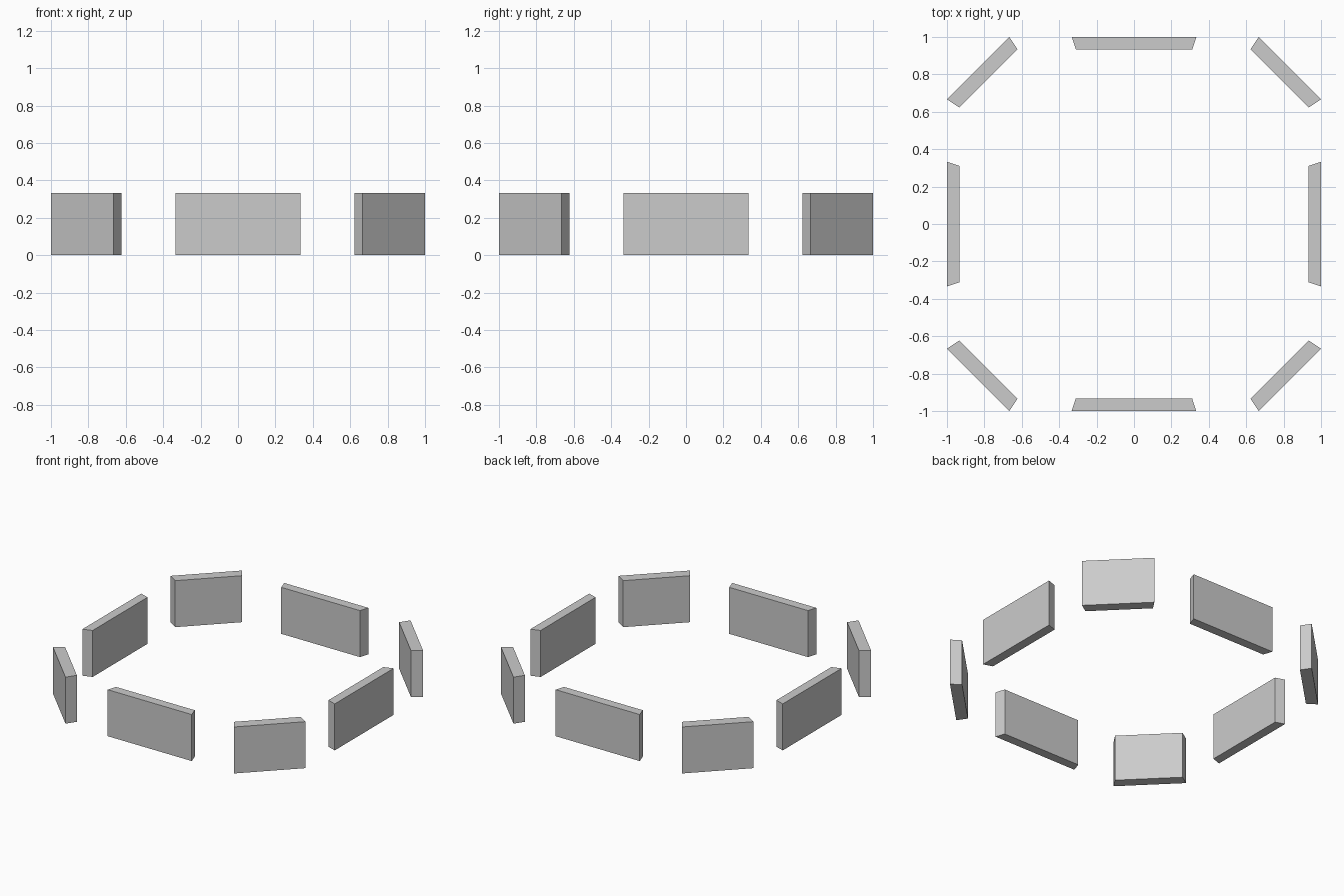
import bpy
from mathutils import Matrix
from math import pi

if "Cube" in bpy.data.objects:
    bpy.data.objects.remove(bpy.data.objects["Cube"])

HEIGHT = 0.333   # wall height
INNER = 0.934    # inner outline as a fraction of the outer one
T = 1 / 3


def wall_block(name, a, b, angle):
    """Straight block between outer corners a and b, with ends cut towards the centre."""
    turn = Matrix.Rotation(angle, 2)
    plan = [a, b, (b[0] * INNER, b[1] * INNER), (a[0] * INNER, a[1] * INNER)]
    verts = []
    for z in (0, HEIGHT):
        for x, y in plan:
            p = turn @ Matrix.Translation((x, y, 0)).translation.xy
            verts.append((p.x, p.y, z))
    faces = [(3, 2, 1, 0), (4, 5, 6, 7)]
    faces += [(i, (i + 1) % 4, (i + 1) % 4 + 4, i + 4) for i in range(4)]
    mesh = bpy.data.meshes.new(name)
    mesh.from_pydata(verts, [], faces)
    obj = bpy.data.objects.new(name, mesh)
    bpy.context.collection.objects.link(obj)


# Four side blocks and four corner blocks, alternating around the ring
for i, side in enumerate(("front", "right", "back", "left")):
    wall_block(f"{side}_wall_block", (-T, -1), (T, -1), i * pi / 2)
for i, corner in enumerate(("front_right", "back_right", "back_left", "front_left")):
    wall_block(f"{corner}_corner_block", (2 * T, -1), (1, -2 * T), i * pi / 2)
